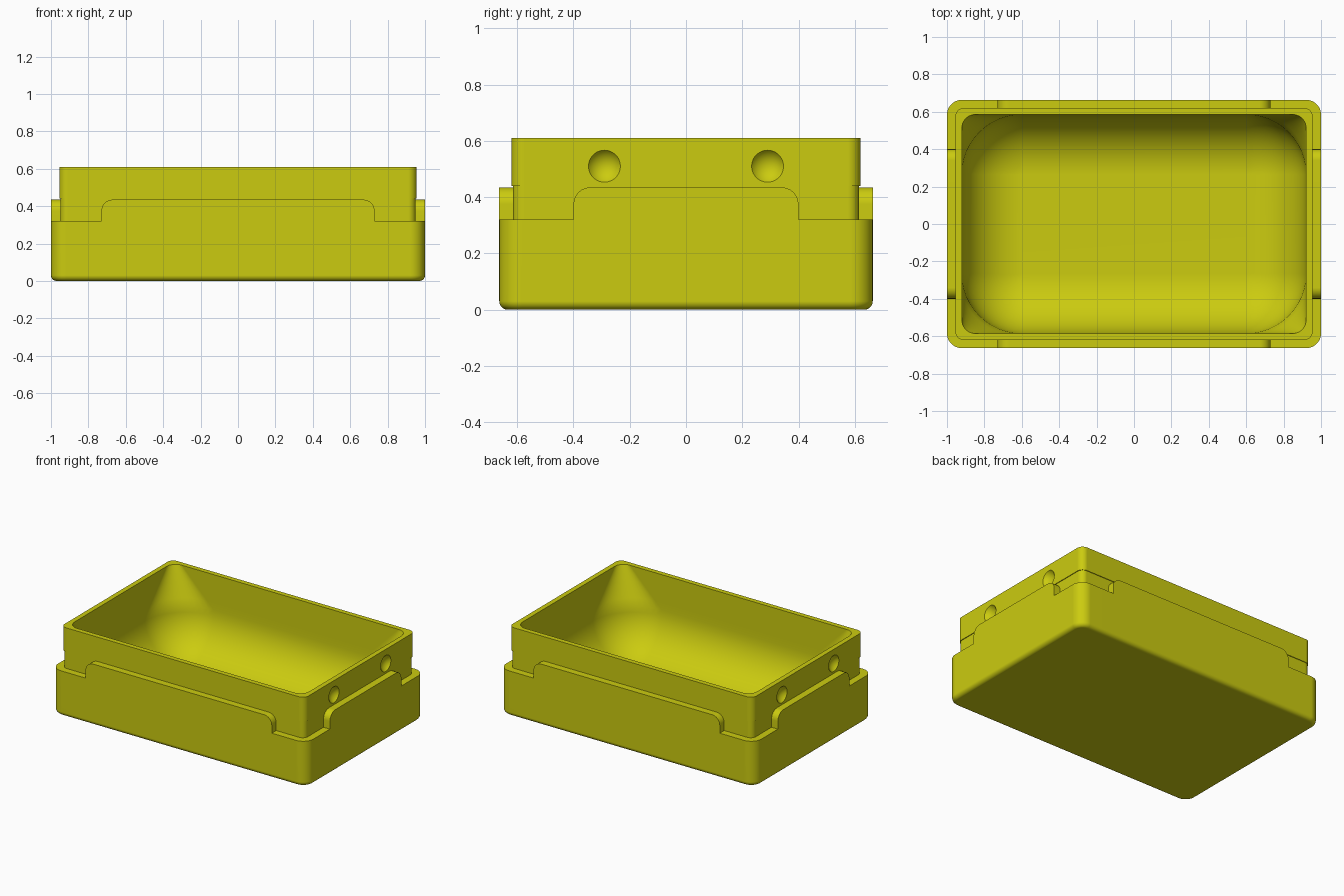
import bpy
import bmesh
from math import sin, cos, pi, radians

cube = bpy.data.objects.get("Cube")
if cube:
    bpy.data.objects.remove(cube, do_unlink=True)

yellow = bpy.data.materials.new("olive_yellow")
yellow.use_nodes = True
yellow.diffuse_color = (0.6, 0.6, 0.005, 1)
yellow.node_tree.nodes["Principled BSDF"].inputs["Base Color"].default_value = (0.6, 0.6, 0.005, 1)

SEGS = 12                       # segments per rounded corner
LEDGE, TAB, RIM = 0.32, 0.435, 0.61


def tab_profile(half):
    """Raised tab as (position, height) pairs, with rounded top corners."""
    r = 0.06
    arc = [(half - r + r * cos(t * pi / 12), TAB - r + r * sin(t * pi / 12)) for t in range(7)]
    side = [(half, LEDGE)] + arc
    return side + [(-s, h) for s, h in reversed(side)]


def ring(a, b, r, z=None, tabs=False):
    """Rounded rectangle, anticlockwise; with z=None the tabs set the height."""
    pts = []
    for k, (sx, sy) in enumerate([(1, 1), (-1, 1), (-1, -1), (1, -1)]):
        for i in range(SEGS + 1):
            t = (k + i / SEGS) * pi / 2
            pts.append((sx * (a - r) + r * cos(t), sy * (b - r) + r * sin(t), LEDGE if z is None else z))
        if tabs:
            for s, h in tab_profile(0.40 if k % 2 else 0.73):
                x, y = [(s, b), (-a, s), (-s, -b), (a, -s)][k]
                pts.append((x, y, h if z is None else z))
    return pts


def loft(name, rings, cap_end):
    """Skin a stack of rings; the first is always closed underneath."""
    bm = bmesh.new()
    rows = [[bm.verts.new(p) for p in pts] for pts in rings]
    n = len(rows[0])
    for lo, hi in zip(rows, rows[1:]):
        for i in range(n):
            j = (i + 1) % n
            bm.faces.new((lo[i], lo[j], hi[j], hi[i]))
    bm.faces.new(list(reversed(rows[0])))
    if cap_end:
        bm.faces.new(rows[-1])
    bmesh.ops.remove_doubles(bm, verts=bm.verts[:], dist=1e-5)
    mesh = bpy.data.meshes.new(name)
    bm.to_mesh(mesh)
    bm.free()
    mesh.materials.append(yellow)
    obj = bpy.data.objects.new(name, mesh)
    bpy.context.collection.objects.link(obj)
    return obj


def select(obj):
    bpy.ops.object.select_all(action='DESELECT')
    obj.select_set(True)
    bpy.context.view_layer.objects.active = obj


def finish(obj):
    select(obj)
    bpy.ops.object.shade_smooth_by_angle(angle=radians(30))
    obj.modifiers.new("flat_sides", 'WEIGHTED_NORMAL').keep_sharp = True


# Outer shell: rounded bottom edge, ledge and four raised tabs
A, B, CORNER, EDGE = 1.0, 0.664, 0.08, 0.03
rings = []
for i in range(6):
    t = i * pi / 10
    inset = EDGE * (1 - sin(t))
    rings.append(ring(A - inset, B - inset, CORNER - inset, EDGE * (1 - cos(t)), True))
rings.append(ring(A, B, CORNER, LEDGE, True))
rings.append(ring(A, B, CORNER, tabs=True))
rings.append(ring(A - 0.055, B - 0.055, 0.03, tabs=True))
finish(loft("outer_shell", rings, False))

# Inner tray: upper wall with a fine overhang, rim, and deeply rounded cavity
WA, WB, FLOOR, R = 0.955, 0.62, 0.04, 0.32
CA, CB = WA - 0.035, WB - 0.035
rings = [ring(WA - 0.005, WB - 0.005, 0.04, 0.01),
         ring(WA - 0.005, WB - 0.005, 0.04, 0.44),
         ring(WA, WB, 0.045, 0.44),
         ring(WA, WB, 0.045, RIM)]
for i in range(6):              # corners widen from the rim downwards
    f = i / 5
    rings.append(ring(CA, CB, 0.07 + (R - 0.07) * f, RIM + (FLOOR + R - RIM) * f))
for i in range(1, 13):          # bowl-like fillet into the floor
    t = i * pi / 24
    inset = R * (1 - cos(t))
    rings.append(ring(CA - inset, CB - inset, R - inset, FLOOR + R * (1 - sin(t))))
tray = loft("inner_tray", rings, True)

# Round dimples in both end walls
for sx in (-1, 1):
    for sy in (-1, 1):
        bpy.ops.mesh.primitive_uv_sphere_add(segments=48, ring_count=24, radius=0.069,
                                             location=(sx * (WA + 0.039), sy * 0.29, 0.51))
        cutter = bpy.context.object
        cutter.name = "dimple_cutter"
        cutter.hide_render = True
        cutter.data.materials.append(yellow)
        mod = tray.modifiers.new("dimple", 'BOOLEAN')
        mod.operation = 'DIFFERENCE'
        mod.solver = 'EXACT'
        mod.object = cutter
        select(tray)
        bpy.ops.object.modifier_apply(modifier=mod.name)
        bpy.data.objects.remove(cutter, do_unlink=True)
finish(tray)
